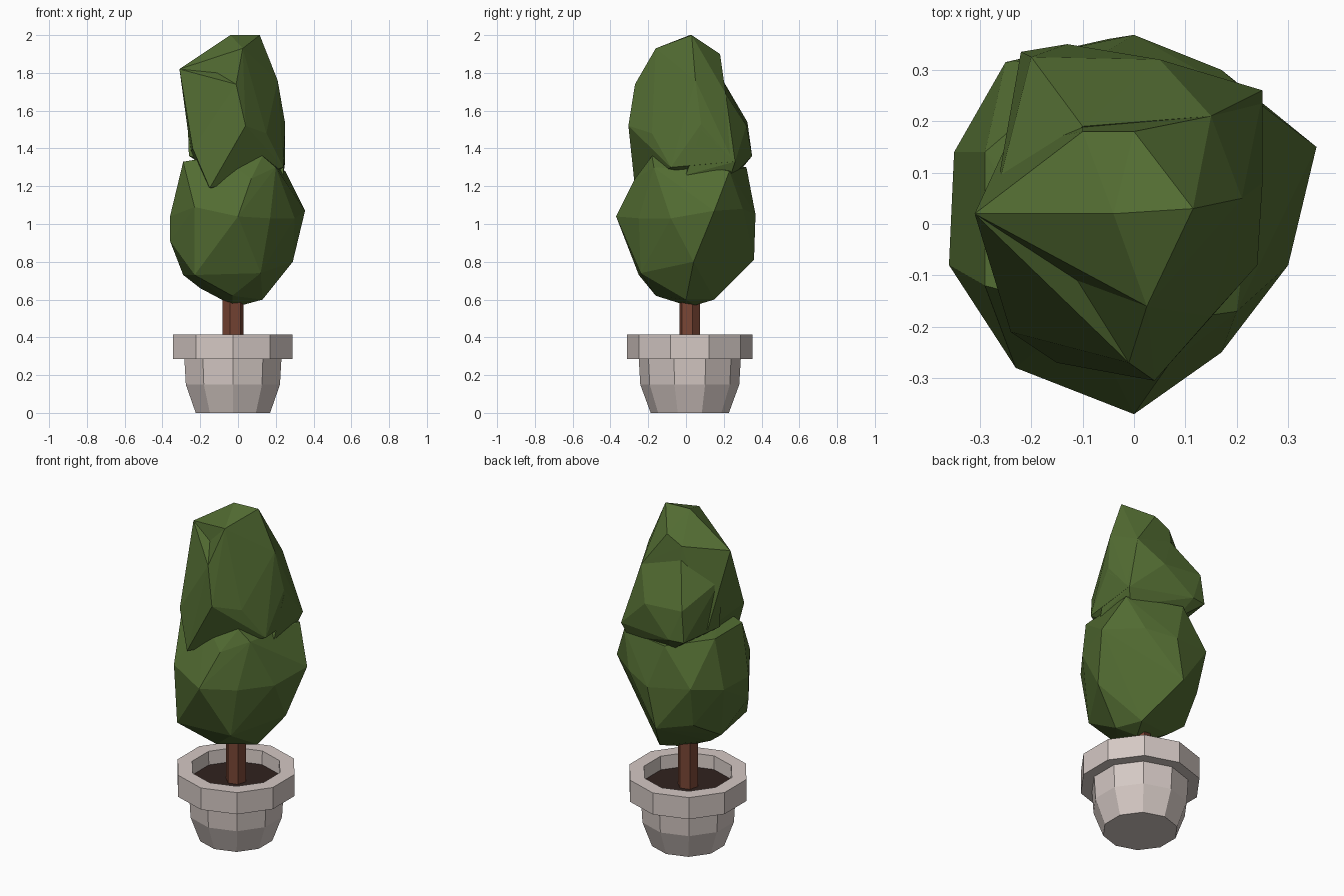
import bpy, bmesh, math
from mathutils import Vector

CX, CY = -0.027, 0.02  # axis of pot and trunk


def finish(name, bm, mat):
    bmesh.ops.recalc_face_normals(bm, faces=bm.faces)
    me = bpy.data.meshes.new(name)
    bm.to_mesh(me)
    bm.free()
    me.materials.append(mat)
    ob = bpy.data.objects.new(name, me)
    bpy.context.collection.objects.link(ob)
    return ob


def material(name, rgb):
    m = bpy.data.materials.new(name)
    m.diffuse_color = (*rgb, 1)
    return m


def lathe(name, profile, sides, mat, start=math.pi / 2):
    """Faceted turned shape from (radius, z) pairs, capped at both ends."""
    bm = bmesh.new()
    rings = []
    for r, z in profile:
        rings.append([bm.verts.new((CX + r * math.cos(start + i * math.tau / sides),
                                    CY + r * math.sin(start + i * math.tau / sides), z))
                      for i in range(sides)])
    for a, b in zip(rings, rings[1:]):
        for i in range(sides):
            j = (i + 1) % sides
            bm.faces.new((a[i], a[j], b[j], b[i]))
    bm.faces.new(rings[0])
    bm.faces.new(rings[-1])
    return finish(name, bm, mat)


def leaf_mass(name, points, mat, dents=()):
    """Faceted foliage lump: convex hull of corner points, with faces pushed in at dents."""
    bm = bmesh.new()
    for p in points:
        bm.verts.new(p)
    res = bmesh.ops.convex_hull(bm, input=bm.verts)
    junk = [v for v in res["geom_interior"] if isinstance(v, bmesh.types.BMVert)]
    bmesh.ops.delete(bm, geom=junk, context='VERTS')
    for d in map(Vector, dents):
        face = min(bm.faces, key=lambda f: (f.calc_center_median() - d).length)
        bmesh.ops.poke(bm, faces=[face])["verts"][0].co = d
    return finish(name, bm, mat)


stone = material("stone", (0.66, 0.58, 0.55))
soil = material("soil", (0.03, 0.016, 0.013))
bark = material("bark", (0.19, 0.06, 0.035))
leaf = material("leaf", (0.085, 0.15, 0.032))

# Ten-sided pot with overhanging hollow rim
lathe("pot", [(0.207, 0), (0.262, 0.15), (0.27, 0.285), (0.333, 0.285),
              (0.333, 0.415), (0.25, 0.415), (0.245, 0.32)], 10, stone)
lathe("soil", [(0.244, 0.30), (0.247, 0.335)], 10, soil)

# Trunk
lathe("trunk", [(0.057, 0.32), (0.057, 0.75)], 6, bark, math.radians(15))

# Lower foliage
leaf_mass("lower_foliage", [
    (-0.03, 0.0, 0.57), (0.02, 0.05, 0.57), (-0.10, 0.0, 0.61), (0.13, 0.0, 0.60),
    (-0.03, -0.16, 0.62), (0.07, 0.15, 0.60), (-0.20, 0.05, 0.66),
    (-0.23, -0.25, 0.73), (-0.29, 0.08, 0.73), (0.12, -0.24, 0.74),
    (0.29, 0.04, 0.80), (-0.05, 0.36, 0.81), (-0.23, 0.26, 0.84),
    (-0.36, -0.08, 0.91), (-0.35, 0.14, 1.04), (-0.36, -0.08, 1.04),
    (0.0, -0.37, 1.04), (0.355, 0.15, 1.07), (0.30, -0.08, 1.03), (0.17, -0.25, 1.03),
    (-0.23, -0.28, 1.09), (0.0, 0.368, 1.05), (0.17, 0.30, 1.08), (-0.25, 0.315, 1.08),
    (0.07, -0.27, 1.24), (0.25, 0.23, 1.28), (-0.29, -0.12, 1.33), (-0.29, 0.14, 1.33),
    (-0.08, 0.32, 1.30), (0.13, -0.18, 1.36), (0.20, -0.17, 1.30), (-0.10, -0.17, 1.36),
], leaf)

# Upper foliage
leaf_mass("upper_foliage", [
    (-0.04, 0.02, 2.0), (0.115, 0.03, 2.0), (0.025, -0.16, 1.93), (0.0, 0.18, 1.90),
    (-0.31, 0.02, 1.82), (-0.10, 0.18, 1.85), (-0.01, -0.27, 1.74), (0.21, 0.05, 1.76),
    (0.15, 0.21, 1.69), (0.04, -0.305, 1.52), (0.25, 0.08, 1.53), (0.15, -0.18, 1.48),
    (-0.24, -0.21, 1.40), (-0.25, 0.15, 1.38), (0.25, 0.25, 1.33), (0.24, -0.08, 1.30),
    (-0.15, -0.27, 1.19), (-0.1, 0.24, 1.26), (0.1, 0.1, 1.2), (0.1, -0.15, 1.28),
], leaf, dents=[(-0.11, -0.11, 1.80)])

# Rear shoulder of the upper foliage
leaf_mass("upper_foliage_shoulder", [
    (-0.20, 0.325, 1.54), (-0.22, 0.335, 1.36), (-0.13, 0.35, 1.36), (0.25, 0.26, 1.33),
    (0.05, 0.32, 1.52), (0.15, 0.21, 1.69), (-0.10, 0.19, 1.77), (-0.27, 0.05, 1.65),
    (-0.26, 0.05, 1.36), (-0.08, 0.26, 1.25), (0.22, 0.23, 1.24), (0.25, 0.08, 1.50),
    (0.24, 0.0, 1.26),
], leaf)
